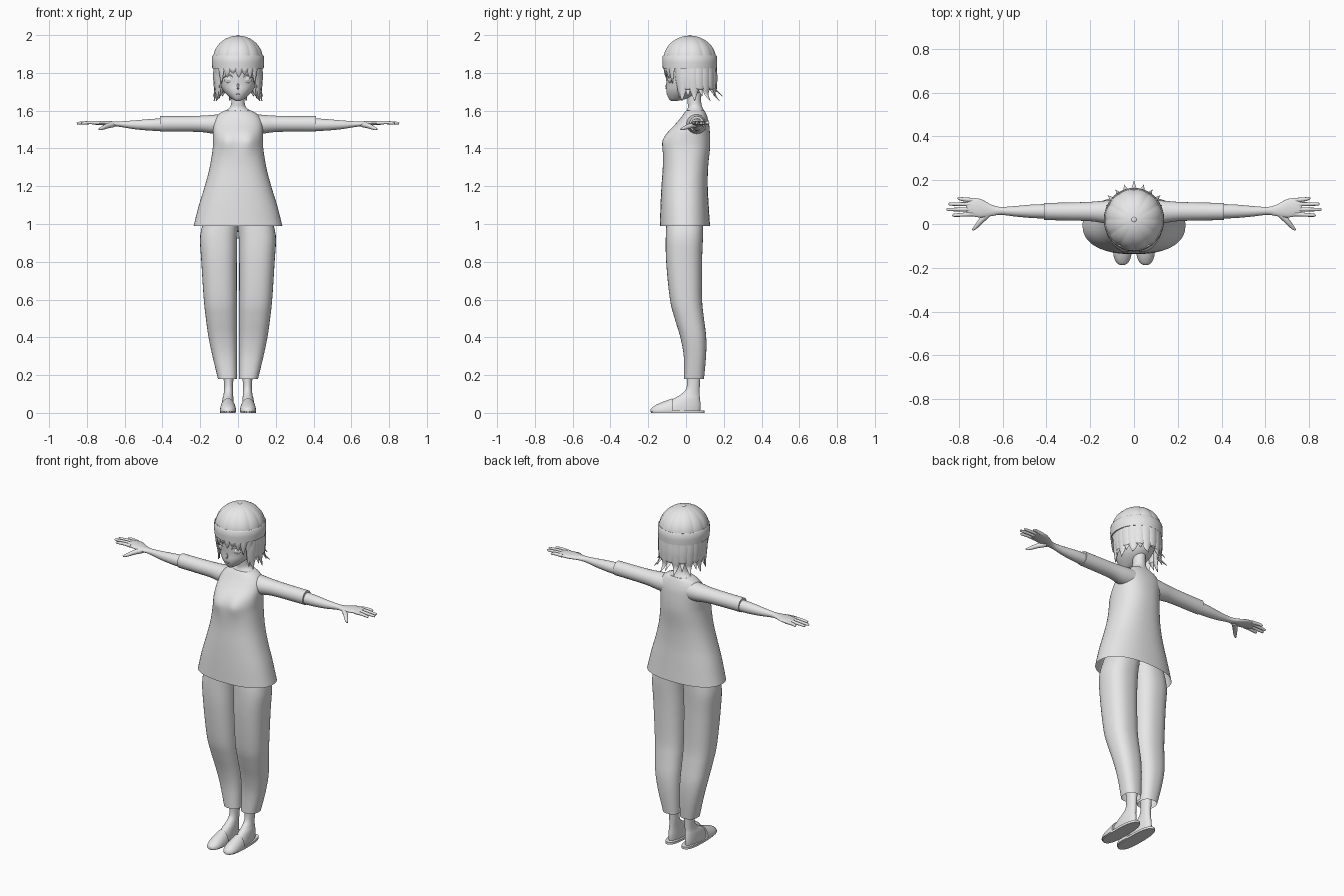
import bpy, bmesh, math
from mathutils import Vector, Matrix

cube = bpy.data.objects.get("Cube")
if cube:
    bpy.data.objects.remove(cube, do_unlink=True)

grey = bpy.data.materials.new("plain_grey")
grey.use_nodes = True
grey.diffuse_color = (0.8, 0.8, 0.8, 1)
for node in grey.node_tree.nodes:
    if node.type == 'BSDF_PRINCIPLED':
        node.inputs["Base Color"].default_value = (0.8, 0.8, 0.8, 1)
        node.inputs["Roughness"].default_value = 0.8


def finish(name, bm, mirror=False, angle=50):
    bmesh.ops.recalc_face_normals(bm, faces=bm.faces)
    mesh = bpy.data.meshes.new(name)
    bm.to_mesh(mesh)
    bm.free()
    ob = bpy.data.objects.new(name, mesh)
    bpy.context.collection.objects.link(ob)
    mesh.materials.append(grey)
    if mirror:
        ob.modifiers.new("mirror", 'MIRROR').use_mirror_merge = False
    bpy.ops.object.select_all(action='DESELECT')
    ob.select_set(True)
    bpy.context.view_layer.objects.active = ob
    bpy.ops.object.shade_smooth_by_angle(angle=math.radians(angle))
    return ob


def add_skin(bm, rings, cap_start=True, cap_end=True):
    loops = [[bm.verts.new(p) for p in ring] for ring in rings]
    n = len(loops[0])
    for a, b in zip(loops, loops[1:]):
        for i in range(n):
            j = (i + 1) % n
            bm.faces.new((a[i], a[j], b[j], b[i]))
    if cap_start:
        bm.faces.new(loops[0])
    if cap_end:
        bm.faces.new(loops[-1])


def spline(rows, k=4):
    """Catmull-Rom between the rows of a profile."""
    out = []
    for i in range(len(rows) - 1):
        p = [rows[max(i - 1, 0)], rows[i], rows[i + 1], rows[min(i + 2, len(rows) - 1)]]
        for s in range(k):
            t = s / k
            out.append([b + 0.5 * t * (c - a + t * (2 * a - 5 * b + 4 * c - d + t * (3 * (b - c) + d - a)))
                        for a, b, c, d in zip(*p)])
    return out + [list(rows[-1])]


def oval(n=36, p=2.0):
    for i in range(n):
        a = math.tau * i / n
        c, s = math.cos(a), math.sin(a)
        yield math.copysign(abs(c) ** (2 / p), c), math.copysign(abs(s) ** (2 / p), s)


def stack(name, rows, p=2.0, caps=(True, True), mirror=False, shape=None):
    """Upright loft; each row is z, x0, x1, y0, y1."""
    rings = []
    for z, x0, x1, y0, y1 in spline(rows):
        ring = [Vector(((x0 + x1 + c * (x1 - x0)) / 2, (y0 + y1 + s * (y1 - y0)) / 2, z))
                for c, s in oval(48, p)]
        rings.append([shape(v) for v in ring] if shape else ring)
    bm = bmesh.new()
    add_skin(bm, rings, *caps)
    return finish(name, bm, mirror)


def even(rows):
    """Rows of z, half width, front y, back y, centred on x."""
    return [(z, -w, w, f, b) for z, w, f, b in rows]


def limb(name, rows, caps=(True, True)):
    """Sideways loft, mirrored; each row is x, y, z, depth radius, height radius."""
    bm = bmesh.new()
    add_skin(bm, [[(x, y + c * ry, z + s * rz) for c, s in oval(24)]
                  for x, y, z, ry, rz in spline(rows)], *caps)
    return finish(name, bm, True)


def add_tube(bm, rows):
    """Round tube; each row is x, y, z, radius."""
    rows = spline(rows)
    pts = [Vector(r[:3]) for r in rows]
    rings = []
    for i, r in enumerate(rows):
        q = (pts[min(i + 1, len(pts) - 1)] - pts[max(i - 1, 0)]).to_track_quat('Z', 'Y')
        rings.append([pts[i] + q @ Vector((c * r[3], s * r[3], 0)) for c, s in oval(10)])
    add_skin(bm, rings)


def add_lock(bm, angle, rows, cy=0.02):
    """Flat pointed lock of hair; each row is z, distance from head axis, half width."""
    a = math.radians(angle)
    out, side = Vector((math.cos(a), math.sin(a), 0)), Vector((-math.sin(a), math.cos(a), 0))
    rings = []
    for z, r, w in spline(rows):
        c0 = Vector((0, cy, z)) + out * r
        rings.append([c0 + side * c * w + out * s * (0.002 + w * 0.3) for c, s in oval(8)])
    add_skin(bm, rings)


# Shirt, with a gentle double bulge on the chest
def chest(v):
    if v.y < 0:
        bump = math.exp(-((abs(v.x) - 0.06) / 0.04) ** 2 - ((v.z - 1.44) / 0.05) ** 2)
        v.y -= 0.014 * bump
    return v


stack("shirt", even([(0.99, 0.235, -0.138, 0.127), (1.1, 0.207, -0.135, 0.12), (1.2, 0.176, -0.13, 0.115),
                     (1.3, 0.15, -0.123, 0.117), (1.4, 0.134, -0.122, 0.127), (1.45, 0.132, -0.114, 0.128),
                     (1.49, 0.132, -0.092, 0.126), (1.53, 0.13, -0.055, 0.122), (1.56, 0.12, -0.03, 0.115),
                     (1.585, 0.098, -0.012, 0.106), (1.6, 0.07, 0.0, 0.098)]),
      p=2.3, caps=(False, True), shape=chest)
limb("sleeves", [(0.07, 0.055, 1.528, 0.055, 0.055), (0.13, 0.055, 1.528, 0.052, 0.05),
                 (0.2, 0.057, 1.53, 0.044, 0.043), (0.3, 0.057, 1.53, 0.041, 0.041),
                 (0.412, 0.057, 1.53, 0.039, 0.041)])

# Bare arms and hands
limb("arms", [(0.38, 0.058, 1.526, 0.033, 0.034), (0.46, 0.058, 1.525, 0.031, 0.031),
              (0.54, 0.058, 1.525, 0.024, 0.024), (0.61, 0.06, 1.528, 0.018, 0.016),
              (0.65, 0.062, 1.53, 0.026, 0.013), (0.7, 0.072, 1.534, 0.042, 0.012),
              (0.74, 0.077, 1.535, 0.041, 0.011), (0.765, 0.078, 1.535, 0.036, 0.008)])
bm = bmesh.new()
for y0, y1, tip in ((0.045, 0.04, 0.828), (0.067, 0.066, 0.852), (0.09, 0.091, 0.845), (0.109, 0.117, 0.805)):
    add_tube(bm, [(0.735, y0, 1.535, 0.01), (0.78, (y0 + y1) / 2, 1.537, 0.009),
                  (tip - 0.006, y1, 1.534, 0.007), (tip, y1, 1.533, 0.003)])
add_tube(bm, [(0.66, 0.052, 1.527, 0.015), (0.695, 0.018, 1.518, 0.013),
              (0.722, -0.013, 1.506, 0.009), (0.737, -0.028, 1.501, 0.004)])
finish("fingers", bm, True)

# Trousers
stack("trouser_legs", [(0.18, 0.006, 0.106, -0.01, 0.095), (0.3, 0.006, 0.135, -0.012, 0.106),
                       (0.4, 0.006, 0.156, -0.03, 0.107), (0.5, 0.006, 0.17, -0.06, 0.095),
                       (0.6, 0.006, 0.181, -0.085, 0.085), (0.8, 0.006, 0.194, -0.105, 0.085),
                       (0.94, 0.003, 0.2, -0.107, 0.09), (1.05, -0.01, 0.17, -0.1, 0.09)],
      p=2.4, caps=(False, True), mirror=True)

# Feet and slippers
stack("feet", [(0.012, 0.022, 0.086, -0.13, 0.075), (0.04, 0.022, 0.086, -0.11, 0.077),
               (0.075, 0.024, 0.082, -0.065, 0.074), (0.1, 0.026, 0.076, -0.025, 0.072),
               (0.14, 0.026, 0.074, 0.004, 0.073), (0.25, 0.022, 0.08, 0.0, 0.08)], mirror=True)
bm = bmesh.new()
add_skin(bm, [[(0.053 + c * 0.041, -0.043 + s * 0.142, z) for c, s in oval(36, 2.5)] for z in (0, 0.013)])
finish("slipper_soles", bm, True, 30)
bm = bmesh.new()
add_skin(bm, [[(0.053 + c * w, y, max(0.006, 0.01 + s * h)) for c, s in oval(28)]
              for y, w, h in spline([(-0.188, 0.008, 0.008), (-0.178, 0.025, 0.02), (-0.15, 0.039, 0.037),
                                     (-0.11, 0.043, 0.053), (-0.072, 0.042, 0.067)])])
finish("slipper_uppers", bm, True)

# Neck and head
stack("neck", even([(1.575, 0.088, -0.01, 0.108), (1.6, 0.064, 0.004, 0.096), (1.62, 0.042, 0.01, 0.086),
                    (1.65, 0.035, 0.008, 0.08), (1.72, 0.035, 0.005, 0.08)]))
stack("head", even([(1.652, 0.012, -0.08, -0.045), (1.662, 0.032, -0.09, 0.0), (1.685, 0.06, -0.1, 0.055),
                    (1.71, 0.081, -0.104, 0.09), (1.74, 0.095, -0.103, 0.11), (1.78, 0.104, -0.106, 0.13),
                    (1.84, 0.112, -0.108, 0.14), (1.92, 0.09, -0.075, 0.115)]), p=2.1)

# Face details
bm = bmesh.new()
turn = Matrix.Rotation(math.radians(22), 4, 'Z')
for radius, y in ((0.024, -0.087), (0.012, -0.093)):
    place = Matrix.Translation((0.052, y, 1.765)) @ turn @ Matrix.Diagonal((1, 0.3, 0.75, 1))
    bmesh.ops.create_uvsphere(bm, u_segments=20, v_segments=12, radius=radius, matrix=place)
finish("eyes", bm, True)
bm = bmesh.new()
add_tube(bm, [(0.026, -0.1, 1.775, 0.002), (0.04, -0.1, 1.786, 0.004),
              (0.06, -0.091, 1.786, 0.004), (0.08, -0.074, 1.772, 0.002)])
finish("eyelashes", bm, True)
bm = bmesh.new()
add_tube(bm, [(0, -0.098, 1.75, 0.003), (0, -0.105, 1.725, 0.006), (0, -0.1, 1.715, 0.004)])
add_tube(bm, [(-0.014, -0.098, 1.69, 0.002), (0, -0.101, 1.688, 0.003), (0.014, -0.098, 1.69, 0.002)])
finish("nose_and_mouth", bm)

# Hair: long locks at the back and sides, short fringe in front
bm = bmesh.new()
for i in range(15):
    angle = -20 + i * 220 / 14
    back = max(0.0, math.sin(math.radians(angle)))
    drop = 0.025 * (i % 2)
    flick = 0.02 * back + 0.01 * (i % 3 == 1)
    add_lock(bm, angle, [(1.85, 0.116 + 0.014 * back, 0.032), (1.78, 0.118 + 0.016 * back, 0.033),
                         (1.72, 0.116 + 0.018 * back, 0.026), (1.685 + drop, 0.117 + 0.02 * back, 0.014),
                         (1.65 + drop, 0.121 + 0.025 * back + flick, 0.001)])
finish("back_hair", bm)
bm = bmesh.new()
for side in (-1, 1):
    add_lock(bm, -90 + side * 60, [(1.85, 0.126, 0.022), (1.78, 0.12, 0.02),
                                   (1.72, 0.112, 0.012), (1.665, 0.112, 0.001)])
for angle, tip in ((-47, 1.745), (-60, 1.77), (-74, 1.79), (-88, 1.775), (-102, 1.795), (-117, 1.775), (-133, 1.745)):
    add_lock(bm, angle, [(1.86, 0.128, 0.022), (1.82, 0.13, 0.02), ((tip + 1.82) / 2, 0.129, 0.012),
                         (tip, 0.126, 0.001)])
finish("fringe", bm)

# Knitted cap: ribbed crown, turned-up band and small button
bm = bmesh.new()
rings = []
for k in range(17):
    t = k / 16 * math.radians(88)
    ring = []
    for i in range(96):
        a = math.tau * i / 96
        r = math.cos(t) * (0.972 + 0.028 * abs(math.sin(6 * a)) ** 0.6)
        ring.append((0.134 * r * math.cos(a), 0.02 + 0.141 * r * math.sin(a), 1.872 + 0.125 * math.sin(t)))
    rings.append(ring)
add_skin(bm, rings, False, True)
finish("cap_crown", bm, angle=40)
bm = bmesh.new()
band = [(1.835, 0.118), (1.823, 0.13), (1.824, 0.136), (1.855, 0.138), (1.888, 0.137), (1.893, 0.133), (1.89, 0.124)]
add_skin(bm, [[(c * r, 0.02 + s * (r + 0.007), z) for c, s in oval(64)] for z, r in band], False, False)
finish("cap_band", bm)
bm = bmesh.new()
bmesh.ops.create_uvsphere(bm, u_segments=16, v_segments=8, radius=0.012,
                          matrix=Matrix.Translation((0, 0.02, 1.995)) @ Matrix.Diagonal((1, 1, 0.4, 1)))
finish("cap_button", bm)
